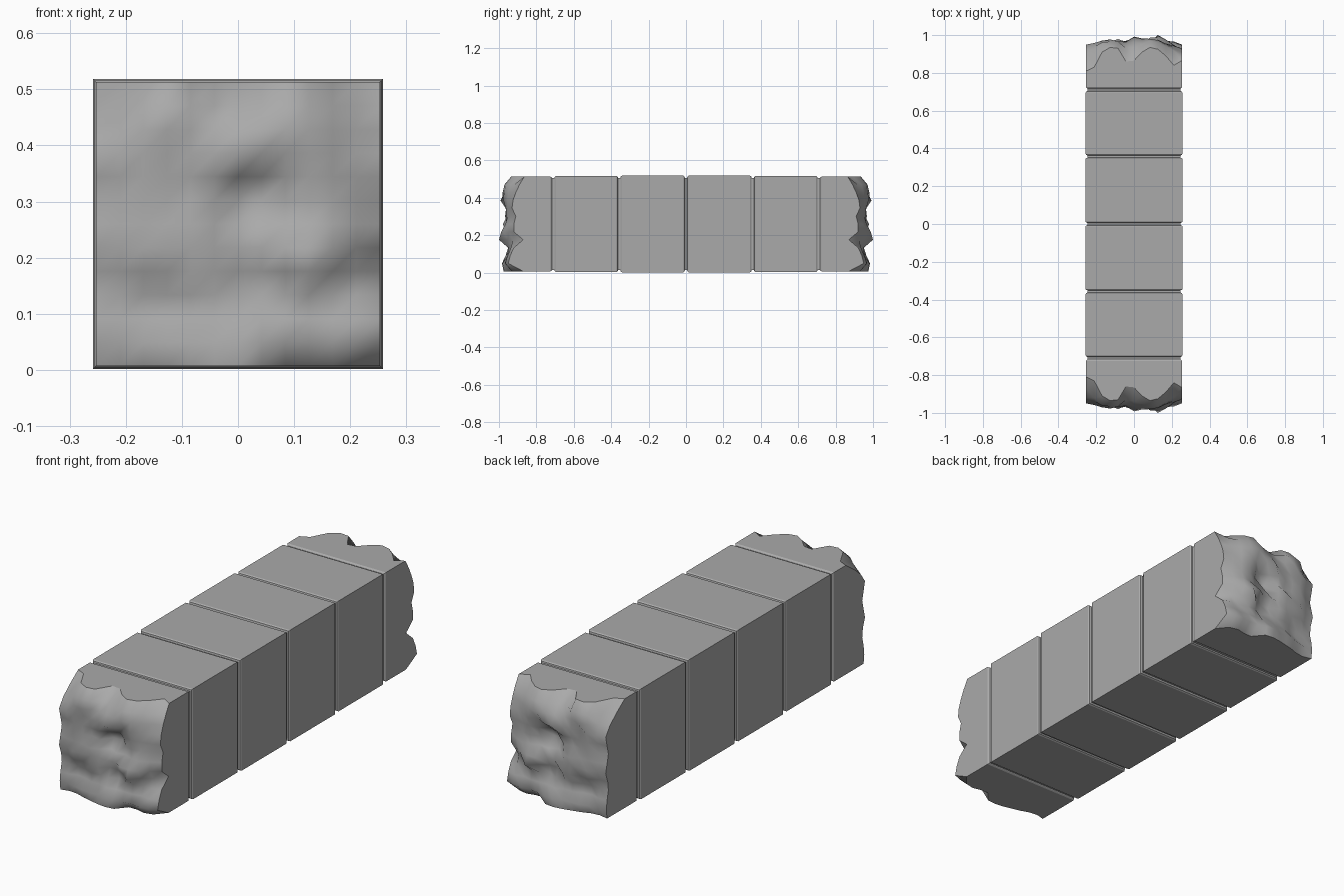
import bpy, bmesh, math, random

if "Cube" in bpy.data.objects:
    bpy.data.objects.remove(bpy.data.objects["Cube"], do_unlink=True)

random.seed(5)
N = 12            # cells across each side of the square section
MID_Z = 0.26

stone = bpy.data.materials.new("grey_stone")
stone.use_nodes = True
colour = (0.4, 0.4, 0.4, 1)
stone.diffuse_color = colour
stone.node_tree.nodes["Principled BSDF"].inputs["Base Color"].default_value = colour


def finish(name, bm):
    """Turn a front half into an object mirrored to the back."""
    bmesh.ops.recalc_face_normals(bm, faces=bm.faces)
    mesh = bpy.data.meshes.new(name)
    bm.to_mesh(mesh)
    bm.free()
    mesh.materials.append(stone)
    obj = bpy.data.objects.new(name, mesh)
    bpy.context.collection.objects.link(obj)
    mirror = obj.modifiers.new("mirror", "MIRROR")
    mirror.use_axis = (False, True, False)
    mirror.merge_threshold = 0.0001
    return obj


def bridge(bm, a, b):
    for i in range(len(a)):
        j = (i + 1) % len(a)
        bm.faces.new((a[i], a[j], b[j], b[i]))


# Blocks: square sections with chamfered grooves between them
def square_ring(bm, half, y):
    corners = ((-1, -1), (1, -1), (1, 1), (-1, 1))
    return [bm.verts.new((sx * half, y, MID_Z + sz * half)) for sx, sz in corners]


CENTRE, BLOCK, END, FLOOR = 0.258, 0.256, 0.253, 0.246
rings = [(FLOOR, 0), (FLOOR, 0.006), (CENTRE - 0.004, 0.008), (CENTRE, 0.014)]
for groove, before, after in ((0.357, CENTRE, BLOCK), (0.71, BLOCK, END)):
    rings += [(before, groove - 0.014), (before - 0.004, groove - 0.008),
              (FLOOR, groove - 0.006), (FLOOR, groove + 0.006),
              (after - 0.004, groove + 0.008), (after, groove + 0.014)]
END_START = rings.pop()[1]
bm = bmesh.new()
loops = [square_ring(bm, half, -y) for half, y in rings]
for a, b in zip(loops, loops[1:]):
    bridge(bm, a, b)
finish("stone_blocks", bm)

# Broken end: distance of the ragged rim along each side, left to right or bottom to top
top = [.81, .83, .91, .935, .93, .86, .865, .91, .935, .925, .89, .84, .865]
bottom = [.94, .93, .935, .95, .96, .97, .975, .97, .92, .92, .93, .92, .87]
low_x = [.94, .945, .94, .93, .935, .95, .94, .93, .94, .95, .92, .87, .81]
high_x = [.87, .95, .94, .92, .87, .92, .92, .91, .93, .925, .91, .89, .865]

# Lumps and hollows: x, z, radius, height
lumps = [(0, .39, .05, .035), (.02, .31, .045, -.05), (.12, .2, .05, .05),
         (-.1, .22, .07, .025), (-.15, .11, .05, -.03), (.2, .12, .04, -.04),
         (.11, .43, .06, .025), (-.14, .43, .05, .015), (.03, .14, .04, -.02)]


def depth(i, j):
    s, t = i / N, j / N
    rim = ((1 - t) * bottom[i] + t * top[i] + (1 - s) * low_x[j] + s * high_x[j]
           - (1 - s) * (1 - t) * bottom[0] - s * (1 - t) * bottom[N]
           - (1 - s) * t * top[0] - s * t * top[N])
    x, z = (2 * s - 1) * END, MID_Z + (2 * t - 1) * END
    rough = 0.95 + random.uniform(-0.012, 0.012)
    for lx, lz, radius, height in lumps:
        rough += height * math.exp(-((x - lx) ** 2 + (z - lz) ** 2) / radius ** 2)
    inside = 1 - max(abs(2 * s - 1), abs(2 * t - 1)) ** 4
    return min(1.0, rim + (rough - rim) * inside)


bm = bmesh.new()
grid = [[bm.verts.new(((2 * i / N - 1) * END, -depth(i, j), MID_Z + (2 * j / N - 1) * END))
         for j in range(N + 1)] for i in range(N + 1)]
grid[9][4].co.y = -1.0  # furthest tip
for i in range(N):
    for j in range(N):
        face = bm.faces.new((grid[i][j], grid[i + 1][j], grid[i + 1][j + 1], grid[i][j + 1]))
        face.smooth = True

# Flat sides from the ragged rim back to the first groove
path = ([(i, 0) for i in range(N)] + [(N, j) for j in range(N)]
        + [(N - i, N) for i in range(N)] + [(0, N - j) for j in range(N)])
rim = [grid[i][j] for i, j in path]
start = [bm.verts.new((v.co.x, -END_START, v.co.z)) for v in rim]
lip = [bm.verts.new((v.co.x * (1 - 0.004 / END), 0.006 - END_START,
                     MID_Z + (v.co.z - MID_Z) * (1 - 0.004 / END))) for v in rim]
bridge(bm, rim, start)
bridge(bm, start, lip)
for k, v in enumerate(rim):
    bm.edges.get((v, rim[(k + 1) % len(rim)])).smooth = False
finish("broken_ends", bm)
